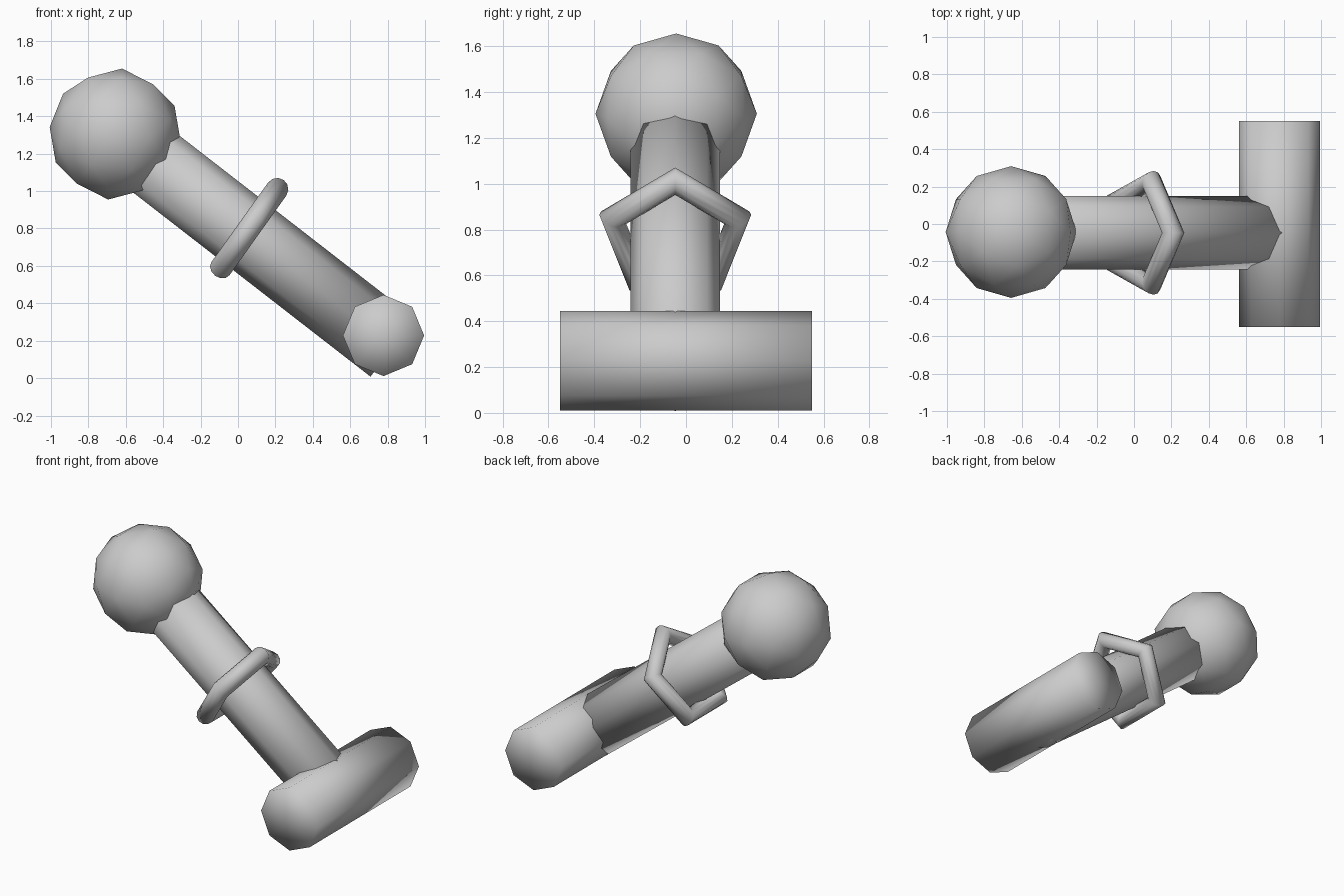
import bpy, bmesh, math
from mathutils import Vector, Matrix

if "Cube" in bpy.data.objects:
    bpy.data.objects.remove(bpy.data.objects["Cube"], do_unlink=True)

grey = bpy.data.materials.new("plain grey")
grey.use_nodes = True
colour = (0.6, 0.6, 0.6, 1)
grey.diffuse_color = colour
grey.node_tree.nodes["Principled BSDF"].inputs["Base Color"].default_value = colour


def finish(name, bm):
    """Turn a bmesh into a fully smooth shaded grey object."""
    bmesh.ops.recalc_face_normals(bm, faces=bm.faces)
    for f in bm.faces:
        f.smooth = True
    mesh = bpy.data.meshes.new(name)
    bm.to_mesh(mesh)
    bm.free()
    mesh.materials.append(grey)
    obj = bpy.data.objects.new(name, mesh)
    bpy.context.collection.objects.link(obj)
    return obj


def frame(origin, axis, up):
    """Matrix whose local z follows axis and local x follows up."""
    z = axis.normalized()
    x = (up - z * up.dot(z)).normalized()
    y = z.cross(x)
    rot = Matrix((x, y, z)).transposed().to_4x4()
    return Matrix.Translation(origin) @ rot


def rod(name, start, end, radius, sides=8):
    """Prism with fan caps and a corner pointing up."""
    bm = bmesh.new()
    bmesh.ops.create_cone(bm, cap_ends=True, cap_tris=True, segments=sides,
                          radius1=radius, radius2=radius, depth=(end - start).length)
    bm.transform(frame((start + end) / 2, end - start, Vector((0, 0, 1))))
    return finish(name, bm)


def slope(degrees):
    a = math.radians(degrees)
    return Vector((math.cos(a), 0, -math.sin(a)))


# Grip: long sloping rod
along = slope(37.8)
middle = Vector((0.39, -0.047, 0.503))
rod("grip", middle - along * 1.3, middle + along * 0.555, 0.196)

# Guard: thick cross bar at the lower end
rod("guard", Vector((0.778, -0.55, 0.228)), Vector((0.778, 0.55, 0.228)), 0.217)

# Pommel: faceted ball at the upper end
bm = bmesh.new()
bmesh.ops.create_icosphere(bm, subdivisions=2, radius=0.352)
bm.transform(frame(Vector((-0.657, -0.043, 1.305)), along, Vector((0, 0, 1))))
finish("pommel", bm)

# Ring: five-cornered band around the grip
bm = bmesh.new()
corners, sides, major, minor = 5, 12, 0.288, 0.06
loops = []
for i in range(corners):
    a = math.tau * i / corners
    loop = []
    for j in range(sides):
        b = math.tau * j / sides
        r = major + minor * math.cos(b)
        loop.append(bm.verts.new((r * math.cos(a), r * math.sin(a), minor * math.sin(b))))
    loops.append(loop)
for i in range(corners):
    p, q = loops[i], loops[(i + 1) % corners]
    for j in range(sides):
        k = (j + 1) % sides
        bm.faces.new((p[j], q[j], q[k], p[k]))
bm.transform(frame(Vector((0.042, -0.047, 0.776)), slope(35.5), Vector((0, 0, 1))))
finish("ring", bm)
